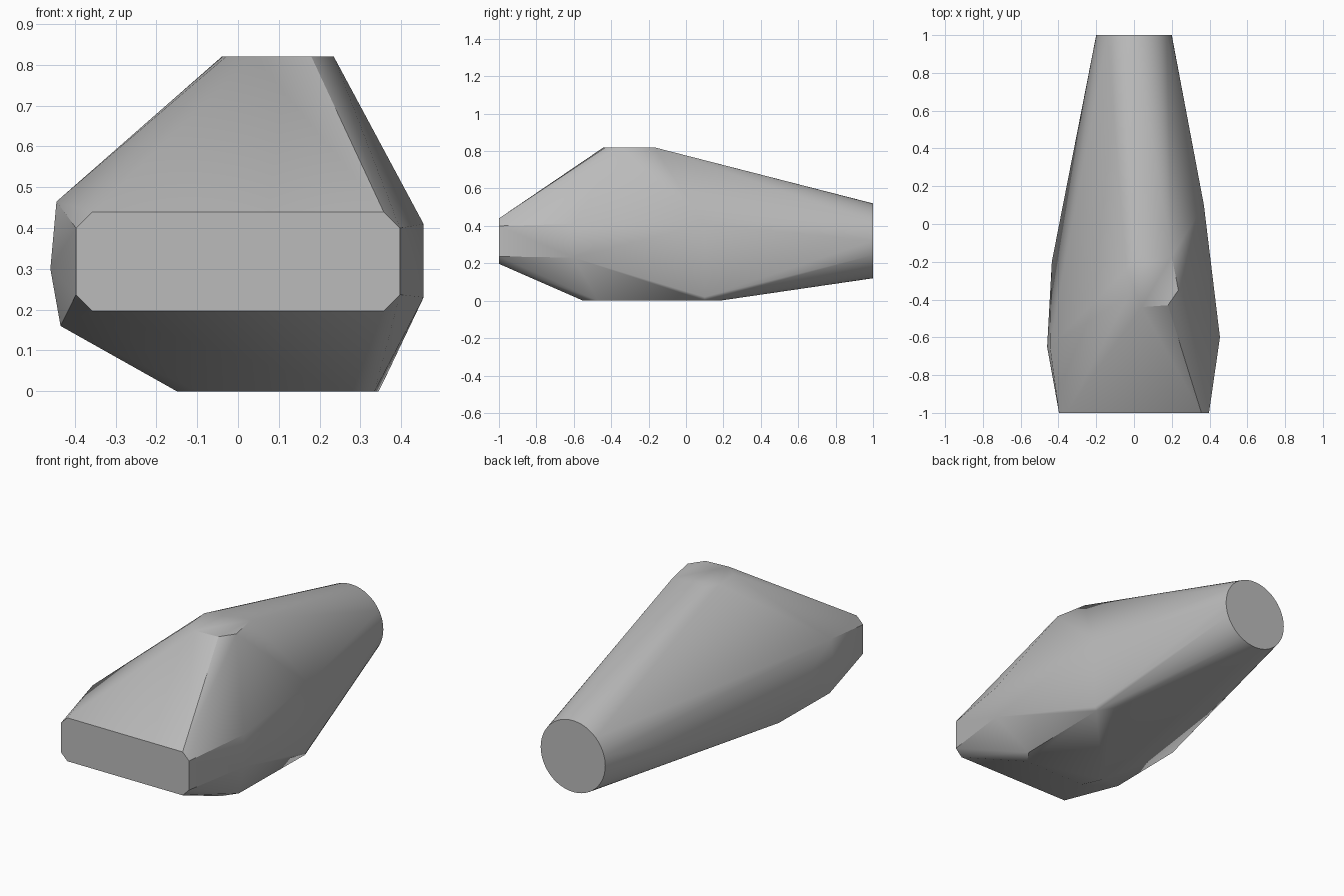
import bpy
import bmesh
import math

cube = bpy.data.objects.get("Cube")
if cube:
    bpy.data.objects.remove(cube, do_unlink=True)


def chamfered_plate(half_width, low, high, cut, y):
    """Corners of an upright rectangle with cut corners."""
    mid, half_height = (low + high) / 2, (high - low) / 2
    points = []
    for sx in (-1, 1):
        for sz in (-1, 1):
            points.append((sx * half_width, y, mid + sz * (half_height - cut)))
            points.append((sx * (half_width - cut), y, mid + sz * half_height))
    return points


def disc(radius, y, z, sides):
    """Upright ring of points."""
    step = math.tau / sides
    return [(radius * math.cos(i * step), y, z + radius * math.sin(i * step))
            for i in range(sides)]


def level(outline, z):
    """Flat outline at one height."""
    return [(x, y, z) for x, y in outline]


# Blunt front plate and round rear end
front_plate = chamfered_plate(0.397, 0.197, 0.44, 0.04, -1)
rear_disc = disc(0.2, 1, 0.32, 48)

# Flat crown and flat underside
crown = level([(-0.04, -0.24), (-0.03, -0.38), (0.04, -0.44), (0.18, -0.43),
               (0.235, -0.35), (0.2, -0.17), (0.0, -0.17)], 0.82)
underside = level([(-0.15, -0.44), (-0.1, -0.55), (0.28, -0.55),
                   (0.335, -0.47), (0.345, 0.1), (0.29, 0.18)], 0)

# Uneven shoulders on the two sides
plus_side = [(0.455, -0.6, 0.41), (0.455, -0.6, 0.23),
             (0.37, 0.1, 0.41), (0.355, 0.1, 0.02)]
minus_side = [(-0.445, -0.65, 0.465), (-0.46, -0.65, 0.3),
              (-0.435, -0.65, 0.16), (-0.435, -0.2, 0.165)]

# Stretch one convex skin over all the sections
bm = bmesh.new()
for point in front_plate + rear_disc + crown + underside + plus_side + minus_side:
    bm.verts.new(point)
result = bmesh.ops.convex_hull(bm, input=bm.verts)
loose = [v for v in bm.verts if not v.link_faces]
bmesh.ops.delete(bm, geom=loose, context='VERTS')
bmesh.ops.dissolve_limit(bm, angle_limit=math.radians(0.5),
                         verts=bm.verts, edges=bm.edges)
bmesh.ops.recalc_face_normals(bm, faces=bm.faces)
mesh = bpy.data.meshes.new("faceted_body")
bm.to_mesh(mesh)
bm.free()
body = bpy.data.objects.new("faceted_body", mesh)
bpy.context.collection.objects.link(body)

# Plain grey finish
grey = bpy.data.materials.new("plain_grey")
grey.use_nodes = True
colour = (0.5, 0.5, 0.5, 1)
grey.diffuse_color = colour
grey.node_tree.nodes["Principled BSDF"].inputs["Base Color"].default_value = colour
mesh.materials.append(grey)

# Soft shading with crisp main edges
bpy.ops.object.select_all(action='DESELECT')
body.select_set(True)
bpy.context.view_layer.objects.active = body
bpy.ops.object.shade_smooth_by_angle(angle=math.radians(30))
